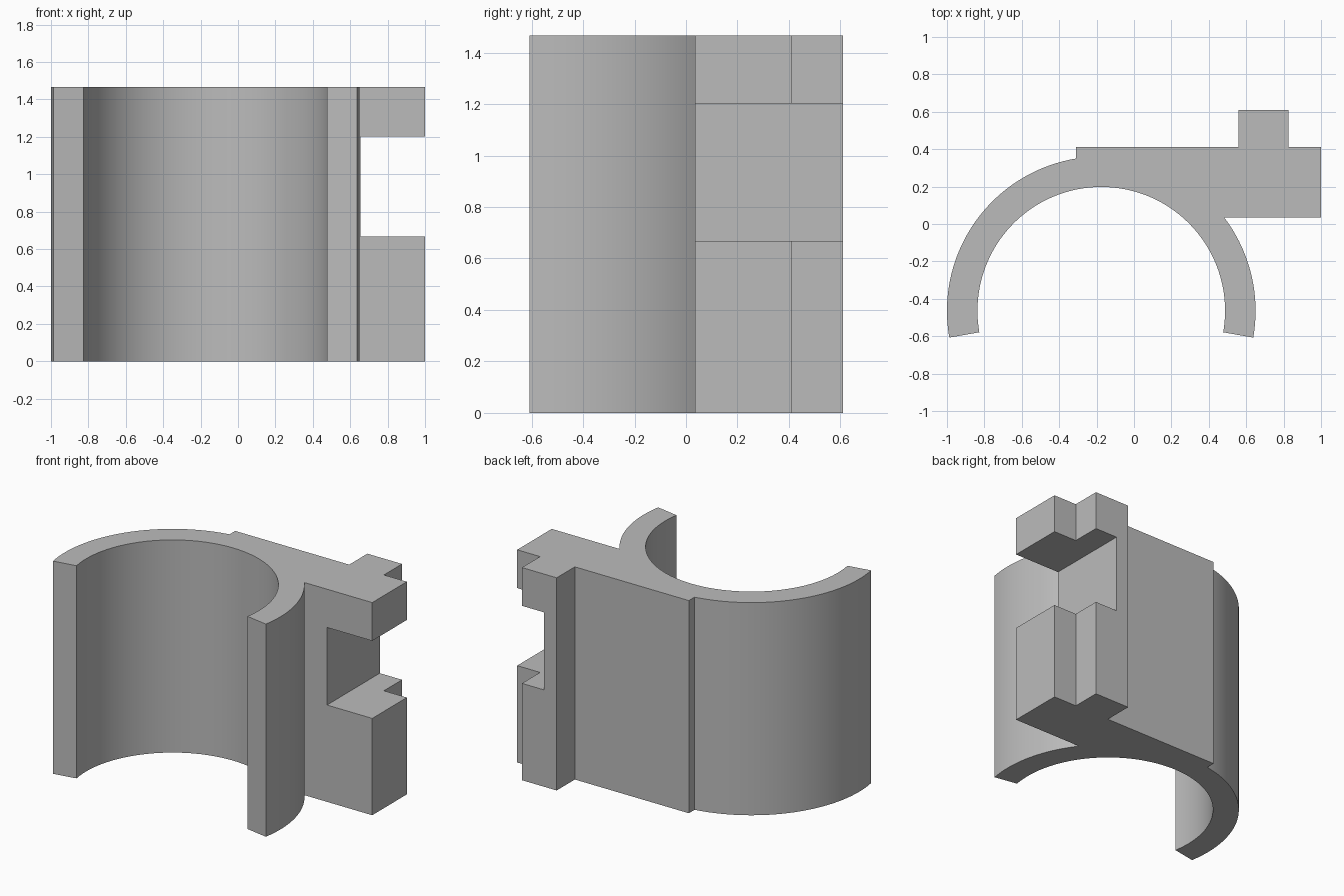
import bpy
import bmesh
from math import cos, sin, sqrt, asin, acos, pi, radians

old = bpy.data.objects.get("Cube")
if old:
    bpy.data.objects.remove(old, do_unlink=True)

HEIGHT = 1.467
CX, CY = -0.175, -0.464          # centre of the clip ring
R_OUT, R_IN = 0.825, 0.662
OPEN = radians(10)               # how far the ring passes the half circle
FRONT, BACK, RIB_BACK = 0.035, 0.412, 0.61
PAD_X = -0.31                    # edge of the flat back pad

grey = bpy.data.materials.new("plain grey")
grey.use_nodes = True
colour = (0.5, 0.5, 0.5, 1)
grey.diffuse_color = colour
grey.node_tree.nodes["Principled BSDF"].inputs["Base Color"].default_value = colour


def arc(radius, start, end, steps):
    angles = [start + (end - start) * i / steps for i in range(steps + 1)]
    return [(CX + radius * cos(a), CY + radius * sin(a)) for a in angles]


def prism(name, outline, z0, z1):
    bm = bmesh.new()
    face = bm.faces.new([bm.verts.new((x, y, z0)) for x, y in outline])
    top = bmesh.ops.extrude_face_region(bm, geom=[face])["geom"]
    bmesh.ops.translate(bm, vec=(0, 0, z1 - z0),
                        verts=[v for v in top if isinstance(v, bmesh.types.BMVert)])
    bmesh.ops.recalc_face_normals(bm, faces=bm.faces[:])
    mesh = bpy.data.meshes.new(name)
    bm.to_mesh(mesh)
    bm.free()
    mesh.materials.append(grey)
    obj = bpy.data.objects.new(name, mesh)
    bpy.context.collection.objects.link(obj)
    return obj


# Clip outline: right ring arm, side arm with rib, back pad, left ring arm, bore
arm_angle = asin((FRONT - CY) / R_OUT)
pad_angle = acos((PAD_X - CX) / R_OUT)
outline = arc(R_OUT, -OPEN, arm_angle, 28)
outline += [(1, FRONT), (1, BACK), (0.825, BACK), (0.825, RIB_BACK),
            (0.56, RIB_BACK), (0.56, BACK), (PAD_X, BACK)]
outline += arc(R_OUT, pad_angle, pi + OPEN, 56)
outline += arc(R_IN, pi + OPEN, -OPEN, 96)
clip = prism("clip_body", outline, 0, HEIGHT)

# Notch through the side arm
notch = prism("notch_cutter", [(0.655, -0.1), (1.2, -0.1), (1.2, 0.8), (0.655, 0.8)],
              0.668, 1.203)
cut = clip.modifiers.new("notch", "BOOLEAN")
cut.operation = "DIFFERENCE"
cut.solver = "EXACT"
cut.object = notch

bpy.ops.object.select_all(action="DESELECT")
bpy.context.view_layer.objects.active = clip
clip.select_set(True)
bpy.ops.object.modifier_apply(modifier=cut.name)
bpy.data.objects.remove(notch, do_unlink=True)
bpy.ops.object.shade_smooth_by_angle(angle=radians(25))
